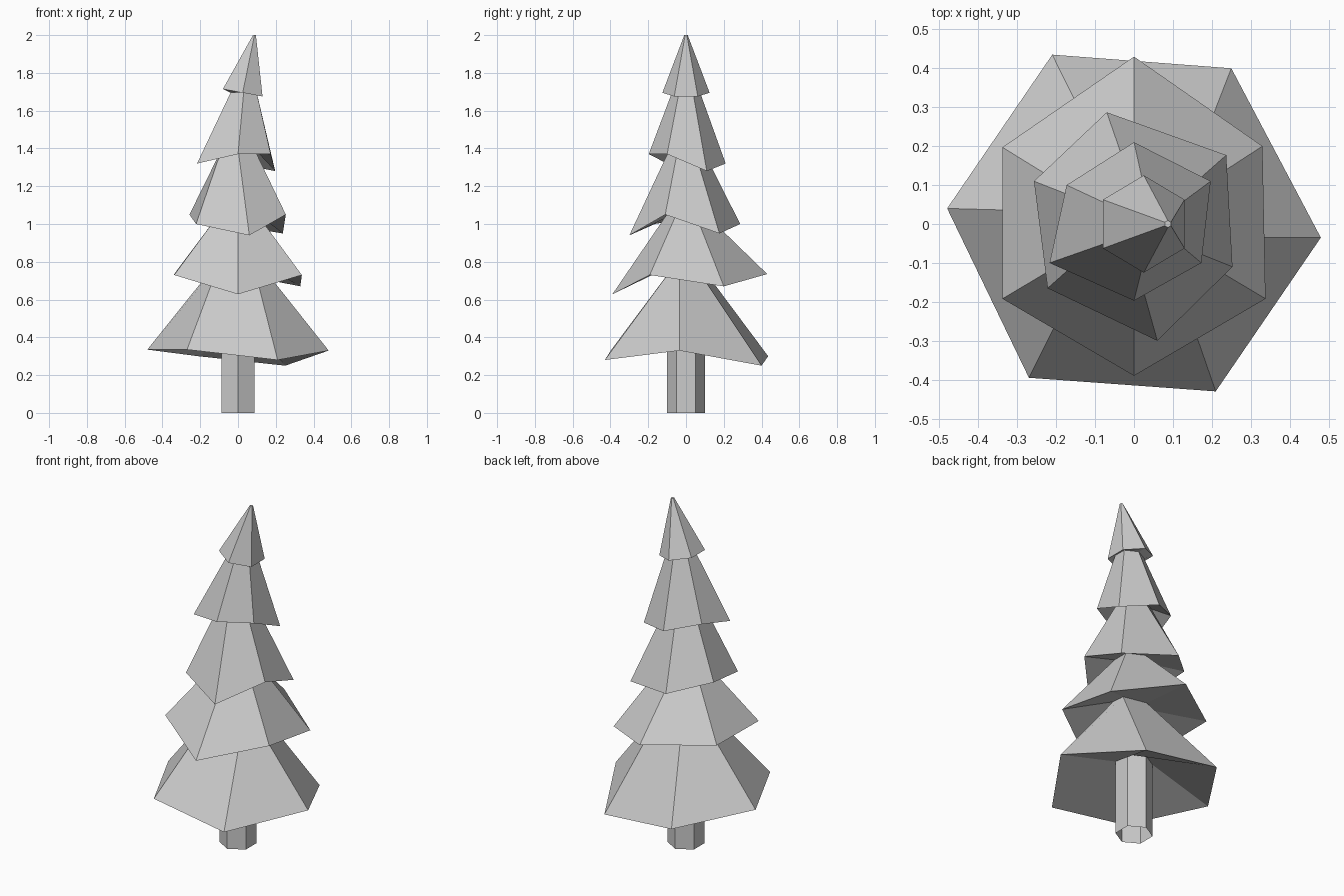
import bpy, bmesh
from math import cos, sin, radians

if "Cube" in bpy.data.objects:
    bpy.data.objects.remove(bpy.data.objects["Cube"])


def build(name, rings, cap=False):
    """Flat-faced skin through successive six-point rings."""
    bm = bmesh.new()
    loops = [[bm.verts.new(p) for p in r] for r in rings]
    for a, b in zip(loops, loops[1:]):
        for i in range(len(a)):
            j = (i + 1) % len(a)
            bm.faces.new((a[i], a[j], b[j], b[i]))
    if cap:
        bm.faces.new(loops[-1])
    me = bpy.data.meshes.new(name)
    bm.to_mesh(me)
    bm.free()
    ob = bpy.data.objects.new(name, me)
    bpy.context.collection.objects.link(ob)


def ring(cx, z, rx, ry):
    return [(cx + rx * cos(radians(30 + 60 * k)),
             ry * sin(radians(30 + 60 * k)), z) for k in range(6)]


# Trunk, open at the ground
trunk_top = ring(0, .44, .1, .1)
build("trunk", [ring(0, 0, .1, .1), trunk_top])

# Foliage tiers: (name, irregular drooping hem, narrow upper ring)
crown_hem = [(x, y, 1.695 - .19 * (x - .025))
             for x, y, _ in ring(.025, 0, .121, .125)]
tiers = [
    ("foliage_bottom",
     [(.25, .40, .25), (-.21, .435, .30), (-.48, .04, .335),
      (-.27, -.395, .335), (.21, -.43, .28), (.48, -.035, .33)],
     [(.11, .04, .79), (-.03, .07, .79), (-.115, .03, .79),
      (-.10, -.055, .79), (.08, -.055, .79), (.115, -.035, .79)]),
    ("foliage_lower",
     [(.33, .20, .67), (0, .43, .735), (-.338, .197, .735),
      (-.338, -.192, .73), (0, -.39, .628), (.338, -.192, .73)],
     ring(0, 1.06, .11, .095)),
    ("foliage_middle",
     [(.237, .177, .95), (-.07, .287, 1.0), (-.257, .11, 1.05),
      (-.222, -.165, 1.0), (.06, -.30, .94), (.253, -.11, 1.05)],
     ring(0, 1.40, .098, .085)),
    ("foliage_upper",
     [(.197, .11, 1.28), (0, .21, 1.32), (-.173, .10, 1.365),
      (-.217, -.10, 1.32), (0, -.197, 1.37), (.173, -.10, 1.37)],
     ring(.03, 1.695, .08, .075)),
    ("foliage_crown", crown_hem, ring(.087, 2.0, .009, .009)),
]

# Each tier's hollow underside starts from the ring beneath it
below = trunk_top
for name, hem, top in tiers:
    build(name, [below, hem, top], cap=name == "foliage_crown")
    below = top
